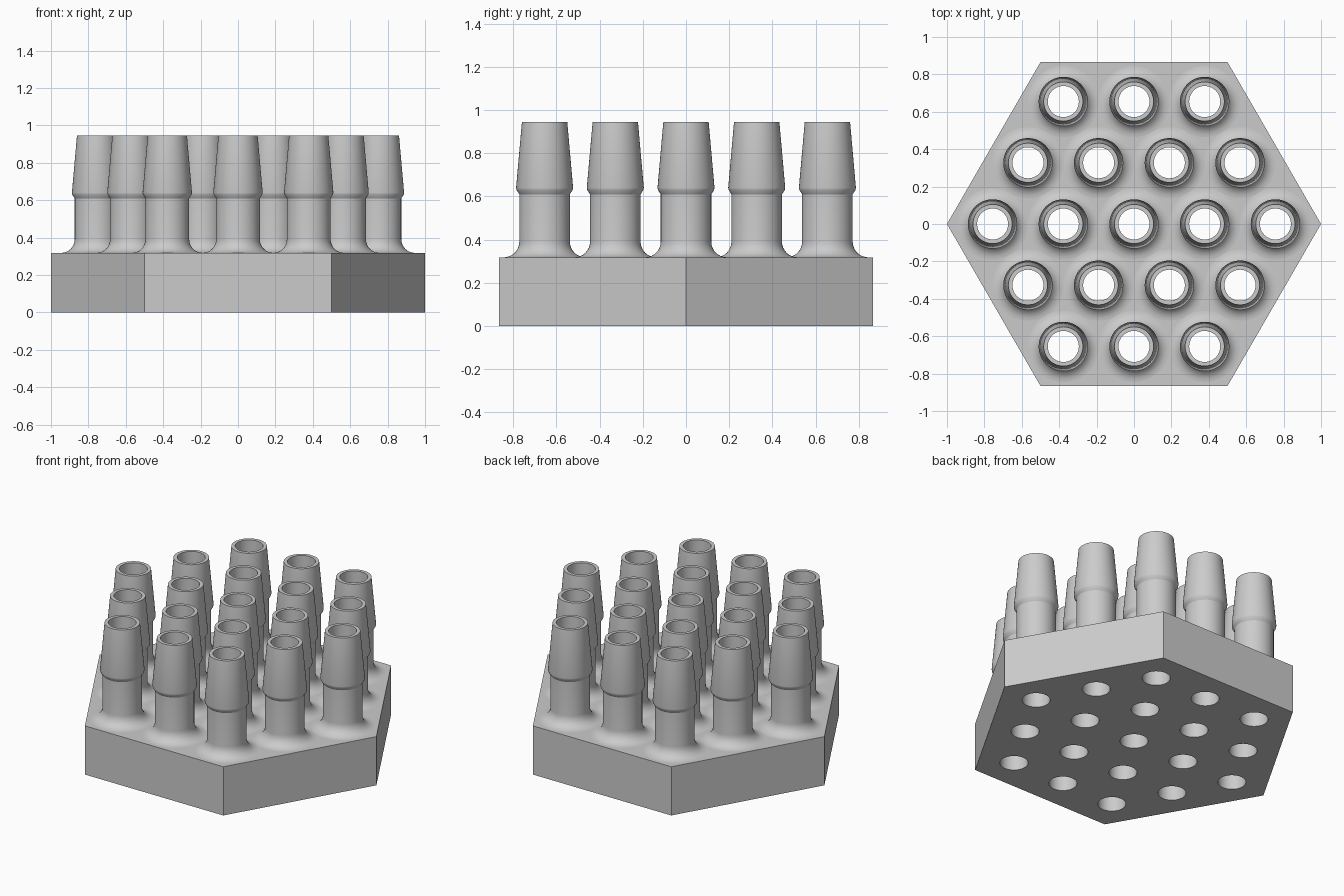
import bpy, bmesh, math

cube = bpy.data.objects.get("Cube")
if cube:
    bpy.data.objects.remove(cube, do_unlink=True)

BASE_H, TOP = 0.318, 0.945
BORE, STEM, BARB, TIP = 0.083, 0.117, 0.132, 0.105
FILLET = 0.073
PITCH = 0.378
SEG = 48

grey = bpy.data.materials.new("plain grey")
grey.use_nodes = True
colour = (0.6, 0.6, 0.6, 1)
grey.diffuse_color = colour
grey.node_tree.nodes["Principled BSDF"].inputs["Base Color"].default_value = colour


def ring(bm, radius, z, count, centre=(0, 0)):
    return [bm.verts.new((centre[0] + radius * math.cos(a), centre[1] + radius * math.sin(a), z))
            for a in (2 * math.pi * i / count for i in range(count))]


def pairs(loop):
    return zip(loop, loop[1:] + loop[:1])


def bridge(bm, lower, upper):
    for (a, b), (c, d) in zip(pairs(lower), pairs(upper)):
        bm.faces.new((a, b, d, c))


def to_mesh(bm, name):
    mesh = bpy.data.meshes.new(name)
    bm.to_mesh(mesh)
    bm.free()
    mesh.materials.append(grey)
    return mesh


def add_object(mesh, name, location=(0, 0, 0)):
    obj = bpy.data.objects.new(name, mesh)
    obj.location = location
    bpy.context.collection.objects.link(obj)
    return obj


# Hexagonal arrangement of nozzle centres
centres = []
for row in range(-2, 3):
    count = 5 - abs(row)
    for i in range(count):
        centres.append(((i - (count - 1) / 2) * PITCH, row * PITCH * math.sqrt(3) / 2))

# Hexagonal base, drilled through under every nozzle
bm = bmesh.new()
outlines = []
for z, up in ((0, -1), (BASE_H, 1)):
    loops = [ring(bm, 1, z, 6)] + [ring(bm, BORE, z, SEG, c) for c in centres]
    edges = [bm.edges.new(p) for loop in loops for p in pairs(loop)]
    bmesh.ops.triangle_fill(bm, edges=edges, use_beauty=True, normal=(0, 0, up))
    outlines.append(loops[0])
bridge(bm, *outlines)
for face in bm.faces:
    face.normal_update()
    if abs(face.normal.z) > 0.5 and face.normal.z * (face.calc_center_median().z - BASE_H / 2) < 0:
        face.normal_flip()
add_object(to_mesh(bm, "hex_base"), "hex_base")

# Barbed nozzle profile: bore, tapered tip, barb, stem, flared foot
profile = [(BORE, 0), (BORE, TOP), (TIP, TOP), (BARB, 0.64), (BARB - 0.002, 0.63), (STEM, 0.61)]
for i in range(9):
    a = math.pi / 2 * i / 8
    profile.append((STEM + FILLET * (1 - math.cos(a)), BASE_H + FILLET * (1 - math.sin(a))))
profile[6:] = [(STEM + FILLET * (1 - math.cos(a)), BASE_H + FILLET * (1 - math.sin(a)))
               for a in (math.pi / 2 * i / 8 for i in range(9))]

bm = bmesh.new()
rings = [ring(bm, r, z, SEG) for r, z in profile]
for upper, lower in zip(rings, rings[1:]):
    bridge(bm, lower, upper)
nozzle_mesh = to_mesh(bm, "nozzle")

nozzles = [add_object(nozzle_mesh, f"nozzle_{n + 1}", (x, y, 0)) for n, (x, y) in enumerate(centres)]
bpy.ops.object.select_all(action="DESELECT")
nozzles[0].select_set(True)
bpy.context.view_layer.objects.active = nozzles[0]
bpy.ops.object.shade_smooth_by_angle(angle=math.radians(30))
